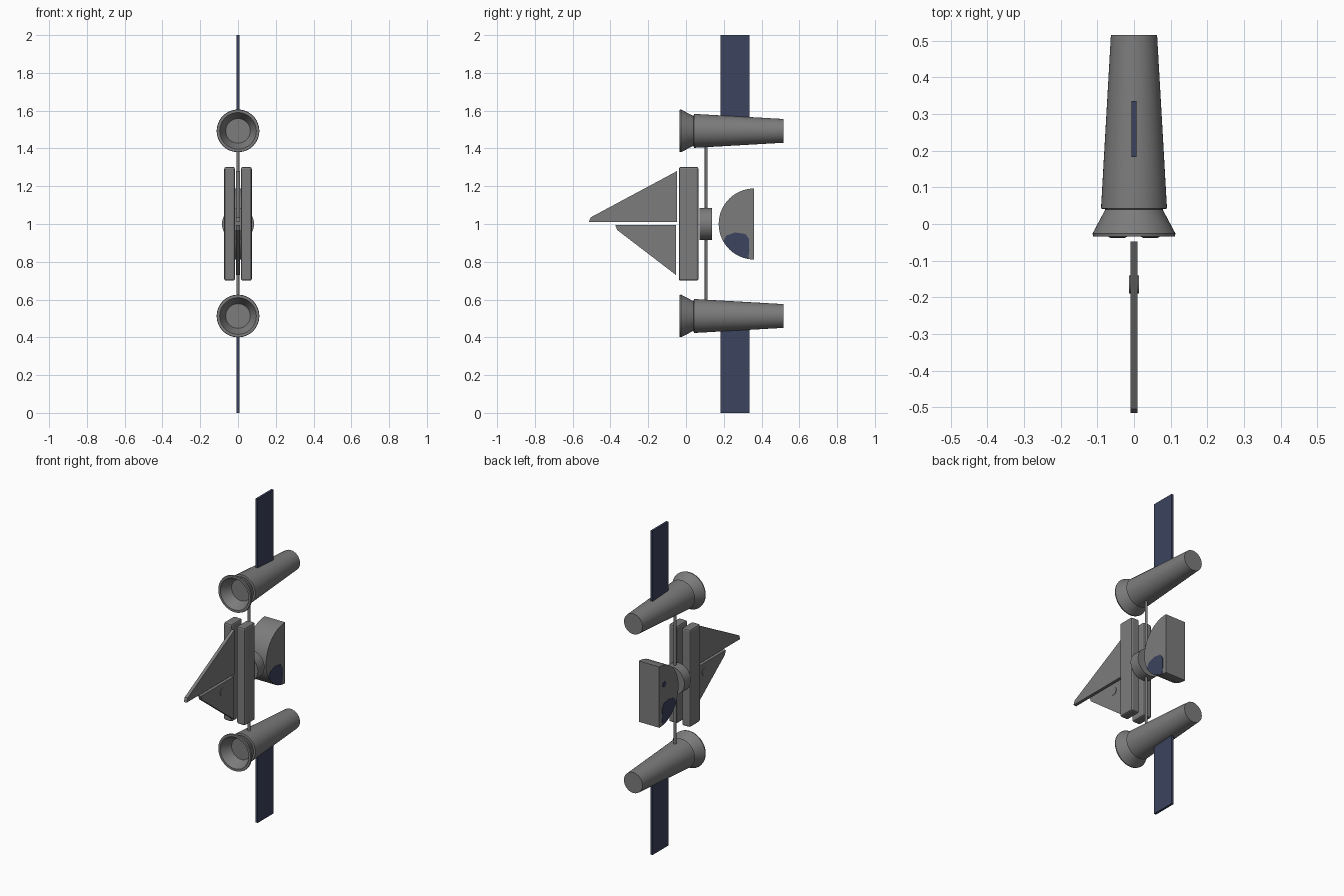
import bpy, bmesh, math
from mathutils import Vector

cube = bpy.data.objects.get("Cube")
if cube:
    bpy.data.objects.remove(cube, do_unlink=True)


def material(name, rgb):
    m = bpy.data.materials.new(name)
    m.use_nodes = True
    m.diffuse_color = (*rgb, 1)
    m.node_tree.nodes["Principled BSDF"].inputs["Base Color"].default_value = (*rgb, 1)
    return m


GREY = material("hull grey", (0.2, 0.2, 0.2))
BLUE = material("panel navy", (0.045, 0.056, 0.11))


def finish(name, bm, mat, smooth=False, bevel=0):
    bmesh.ops.recalc_face_normals(bm, faces=bm.faces)
    mesh = bpy.data.meshes.new(name)
    bm.to_mesh(mesh)
    bm.free()
    mesh.materials.append(mat)
    ob = bpy.data.objects.new(name, mesh)
    bpy.context.collection.objects.link(ob)
    if bevel:
        mod = ob.modifiers.new("Bevel", "BEVEL")
        mod.width = bevel
        mod.segments = 2
    if smooth:
        bpy.ops.object.select_all(action="DESELECT")
        ob.select_set(True)
        bpy.context.view_layer.objects.active = ob
        bpy.ops.object.shade_smooth_by_angle(angle=math.radians(30))
    return ob


def box(name, lo, hi, mat, bevel=0):
    bm = bmesh.new()
    bmesh.ops.create_cube(bm, size=1)
    for v in bm.verts:
        v.co = Vector([(a + b) / 2 + c * (b - a) for a, b, c in zip(lo, hi, v.co)])
    return finish(name, bm, mat, bevel=bevel)


def plate(name, outline, x0, x1, mat, smooth=False):
    """Extrude a (y, z) outline from x0 to x1."""
    bm = bmesh.new()
    face = bm.faces.new([bm.verts.new((x0, y, z)) for y, z in outline])
    ext = bmesh.ops.extrude_face_region(bm, geom=[face])
    verts = [g for g in ext["geom"] if isinstance(g, bmesh.types.BMVert)]
    bmesh.ops.translate(bm, verts=verts, vec=(x1 - x0, 0, 0))
    return finish(name, bm, mat, smooth)


def lathe(name, profile, z, mat, axis="Y", sides=48):
    """Turn a (radius, distance) profile about an axis through (0, 0, z)."""
    bm = bmesh.new()
    verts = [bm.verts.new((r, d, z)) for r, d in profile]
    edges = [bm.edges.new(pair) for pair in zip(verts, verts[1:])]
    bmesh.ops.spin(bm, geom=verts + edges, cent=(0, 0, z), axis=(0, 1, 0),
                   angle=math.tau, steps=sides)
    bmesh.ops.remove_doubles(bm, verts=bm.verts, dist=0.0001)
    return finish(name, bm, mat, smooth=True)


def arc(cy, cz, r, start, end, n):
    steps = [start + (end - start) * i / n for i in range(n + 1)]
    return [(cy - r * math.cos(a), cz + r * math.sin(a)) for a in steps]


# Engine pods with hollow flared intakes, and the outer panels
POD = [(0, 0.515), (0.063, 0.515), (0.09, 0.042), (0.078, 0.04),
       (0.113, -0.026), (0.111, -0.034), (0.097, -0.034), (0.065, 0.03), (0, 0.03)]
for side, z, lo, hi in (("upper", 1.493, 1.56, 2), ("lower", 0.513, 0, 0.45)):
    lathe(side + "_pod", POD, z, GREY)
    box(side + "_solar_panel", (-0.007, 0.182, lo), (0.007, 0.336, hi), BLUE)

# Twin hull blocks
for side, s in (("left", 1), ("right", -1)):
    a, b = sorted((0.016 * s, 0.073 * s))
    box(side + "_hull_block", (a, -0.038, 0.7), (b, 0.066, 1.302), GREY, bevel=0.01)

# Connecting mast and hub
bm = bmesh.new()
bmesh.ops.create_cone(bm, cap_ends=True, segments=16, radius1=0.008, radius2=0.008, depth=0.84)
bmesh.ops.translate(bm, verts=bm.verts, vec=(0, 0.107, 1))
finish("mast", bm, GREY, smooth=True)
lathe("hub", [(0, 0.072), (0.085, 0.072), (0.085, 0.137), (0, 0.137)], 1, GREY)

# Bow fins
plate("upper_fin", [(-0.048, 1.28), (-0.048, 1.01), (-0.515, 1.01), (-0.505, 1.035)],
      -0.01, 0.01, GREY)
plate("lower_fin", [(-0.053, 0.995), (-0.375, 0.995), (-0.364, 0.968), (-0.053, 0.73)],
      -0.01, 0.01, GREY)
plate("fin_boss", arc(-0.165, 0.945, 0.024, 0, math.tau * 23 / 24, 23),
      -0.013, 0.013, GREY, smooth=True)

# Half-round stern block
plate("stern_block", arc(0.361, 1, 0.188, -math.pi / 2, math.pi / 2, 32),
      -0.07, 0.07, GREY, smooth=True)

# Dark patches on the stern block
patch = arc(0.361, 1, 0.187, -0.5, -1.4, 10) + [
    (0.335, 0.86), (0.334, 0.92), (0.315, 0.947), (0.26, 0.955), (0.215, 0.94)]
for side, s in (("left", 1), ("right", -1)):
    plate(side + "_stern_patch", patch, 0.069 * s, 0.072 * s, BLUE)
plate("stern_spot", arc(0.312, 1.062, 0.018, 0, math.tau * 9 / 10, 9), -0.072, -0.069, BLUE)
